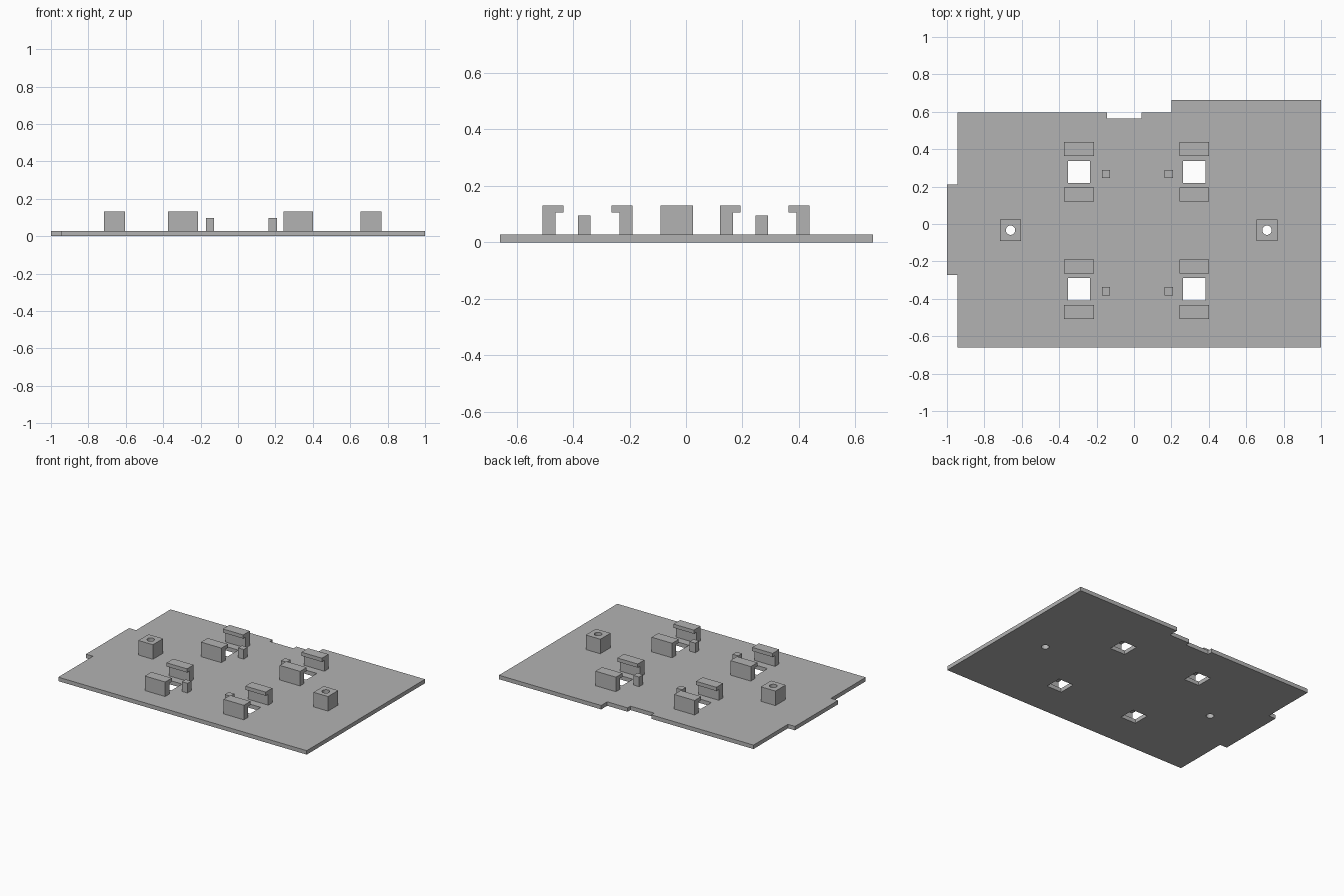
import bpy
import bmesh
import math
from mathutils import Vector

cube = bpy.data.objects.get("Cube")
if cube:
    bpy.data.objects.remove(cube, do_unlink=True)

grey = bpy.data.materials.new("plain grey")
grey.use_nodes = True
GREY = (0.45, 0.45, 0.45, 1)
grey.diffuse_color = GREY
grey.node_tree.nodes["Principled BSDF"].inputs["Base Color"].default_value = GREY

PLATE = 0.028   # plate thickness
TALL = 0.131    # top of clips and posts
PEG_TOP = 0.096


def prism(name, points, direction):
    """Extrude a planar outline of 3D points along a direction."""
    bm = bmesh.new()
    face = bm.faces.new([bm.verts.new(p) for p in points])
    moved = bmesh.ops.extrude_face_region(bm, geom=[face])["geom"]
    verts = [v for v in moved if isinstance(v, bmesh.types.BMVert)]
    bmesh.ops.translate(bm, verts=verts, vec=Vector(direction))
    bmesh.ops.recalc_face_normals(bm, faces=bm.faces)
    mesh = bpy.data.meshes.new(name)
    bm.to_mesh(mesh)
    bm.free()
    mesh.materials.append(grey)
    obj = bpy.data.objects.new(name, mesh)
    bpy.context.collection.objects.link(obj)
    return obj


def block(name, x, y, half, z0, z1):
    """Square upright block centred on x, y."""
    corners = [(-1, -1), (1, -1), (1, 1), (-1, 1)]
    pts = [(x + a * half, y + b * half, z0) for a, b in corners]
    return prism(name, pts, (0, 0, z1 - z0))


def cut(obj, cutter):
    """Subtract a cutter and discard it."""
    mod = obj.modifiers.new("hole", "BOOLEAN")
    mod.operation = "DIFFERENCE"
    mod.solver = "EXACT"
    mod.object = cutter
    bpy.context.view_layer.objects.active = obj
    bpy.ops.object.modifier_apply(modifier=mod.name)


def drill(x, y):
    """Round cutter through everything."""
    pts = [(x + 0.025 * math.cos(i * math.tau / 32),
            y + 0.025 * math.sin(i * math.tau / 32), -0.1) for i in range(32)]
    return prism("drill", pts, (0, 0, 0.4))


# Base plate with its side tab, rear step and rear notch
outline = [(-0.945, -0.66), (1, -0.66), (1, 0.663), (0.2, 0.663),
           (0.2, 0.595), (0.04, 0.595), (0.04, 0.563), (-0.145, 0.563),
           (-0.145, 0.595), (-0.945, 0.595), (-0.945, 0.21), (-1, 0.21),
           (-1, -0.272), (-0.945, -0.272)]
plate = prism("base_plate", [(x, y, 0) for x, y in outline], (0, 0, PLATE))

# Four stations: a square window between two hooked clips, and a peg
for row, y in (("rear", 0.279), ("front", -0.349)):
    for side, x, peg_x in (("right", -0.294, -0.15), ("left", 0.322, 0.186)):
        window = block("window_cutter", x, y, 0.059, -0.1, 0.1)
        cut(plate, window)
        bpy.data.objects.remove(window, do_unlink=True)
        for facing, s in (("back", 1), ("front", -1)):
            hook = [(0.159, PLATE), (0.159, TALL), (0.085, TALL),
                    (0.085, 0.105), (0.113, 0.105), (0.113, PLATE)]
            prism(f"{row}_{side}_{facing}_clip",
                  [(x - 0.08, y + s * d, z) for d, z in hook], (0.16, 0, 0))
        block(f"{row}_{side}_peg", peg_x, y - 0.011, 0.022, PLATE, PEG_TOP)

# Drilled mounting posts
for side, x in (("right", -0.66), ("left", 0.711)):
    post = block(f"{side}_post", x, -0.033, 0.057, PLATE, TALL)
    cutter = drill(x, -0.033)
    cut(post, cutter)
    cut(plate, cutter)
    bpy.data.objects.remove(cutter, do_unlink=True)
